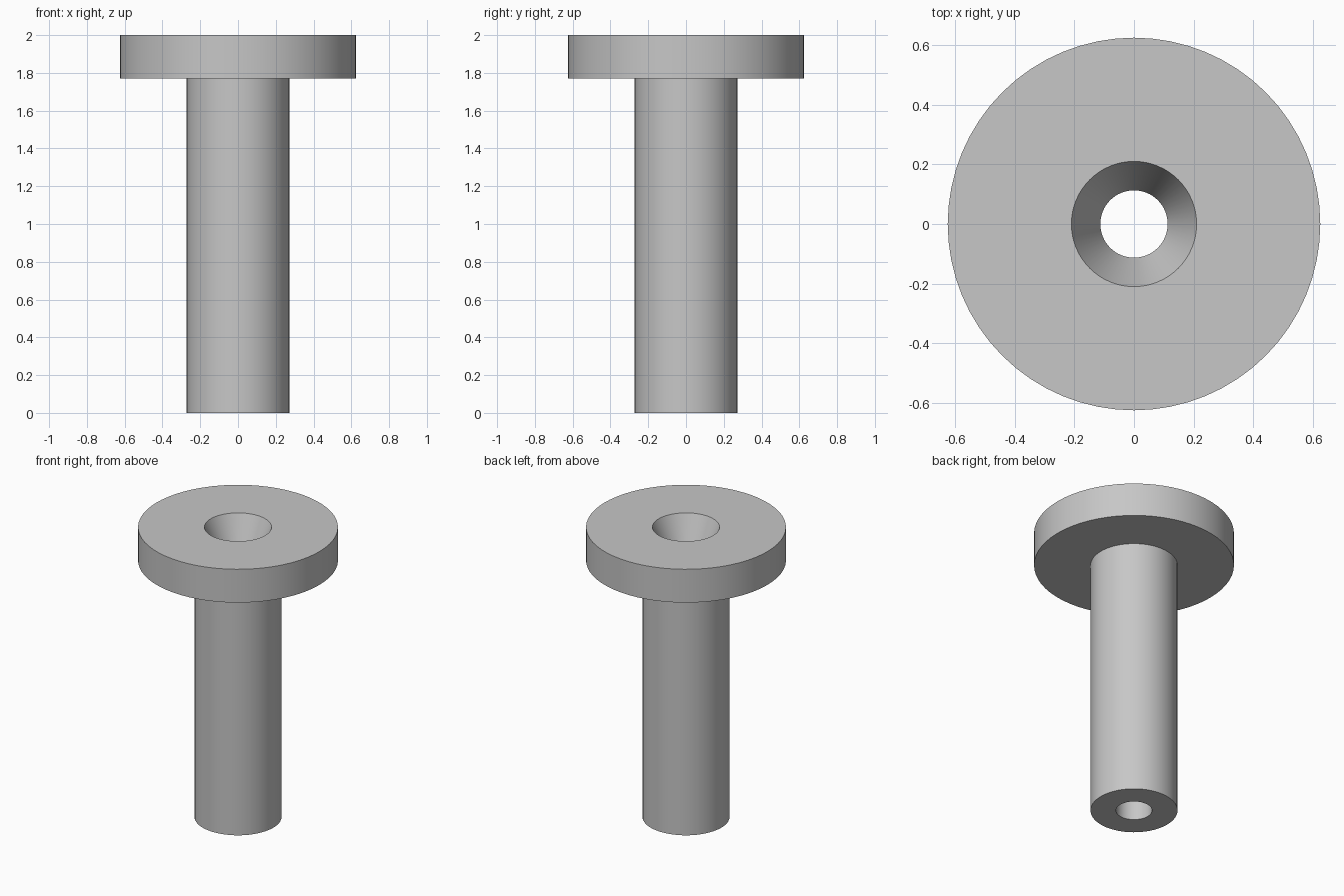
import bpy, bmesh, math

SEGMENTS = 64
HEIGHT = 2.0
FLANGE_BOTTOM = 1.77
FLANGE_R, SHAFT_R, SINK_R, BORE_R = 0.625, 0.272, 0.21, 0.113

cube = bpy.data.objects.get("Cube")
if cube:
    bpy.data.objects.remove(cube, do_unlink=True)

# Plain grey metal
grey = bpy.data.materials.new("grey_metal")
grey.use_nodes = True
colour = (0.57, 0.57, 0.57, 1.0)
grey.diffuse_color = colour
grey.node_tree.nodes["Principled BSDF"].inputs["Base Color"].default_value = colour


def lathe(name, profile):
    """Turn a closed (radius, height) profile around the z axis."""
    bm = bmesh.new()
    rings = []
    for r, z in profile:
        ring = []
        for i in range(SEGMENTS):
            a = math.tau * i / SEGMENTS
            ring.append(bm.verts.new((r * math.cos(a), r * math.sin(a), z)))
        rings.append(ring)
    for k, low in enumerate(rings):
        high = rings[(k + 1) % len(rings)]
        for i in range(SEGMENTS):
            j = (i + 1) % SEGMENTS
            bm.faces.new((low[i], low[j], high[j], high[i]))
    bmesh.ops.recalc_face_normals(bm, faces=bm.faces)
    mesh = bpy.data.meshes.new(name)
    bm.to_mesh(mesh)
    bm.free()
    mesh.materials.append(grey)
    obj = bpy.data.objects.new(name, mesh)
    bpy.context.collection.objects.link(obj)
    bpy.ops.object.select_all(action="DESELECT")
    obj.select_set(True)
    bpy.context.view_layer.objects.active = obj
    bpy.ops.object.shade_smooth_by_angle(angle=math.radians(20))
    return obj


# Shaft, wide flange, countersink and through bore in one turned body
lathe("flanged_sleeve", [
    (BORE_R, 0),
    (SHAFT_R, 0),
    (SHAFT_R, FLANGE_BOTTOM),
    (FLANGE_R, FLANGE_BOTTOM),
    (FLANGE_R, HEIGHT),
    (SINK_R, HEIGHT),
    (BORE_R, FLANGE_BOTTOM),
])
